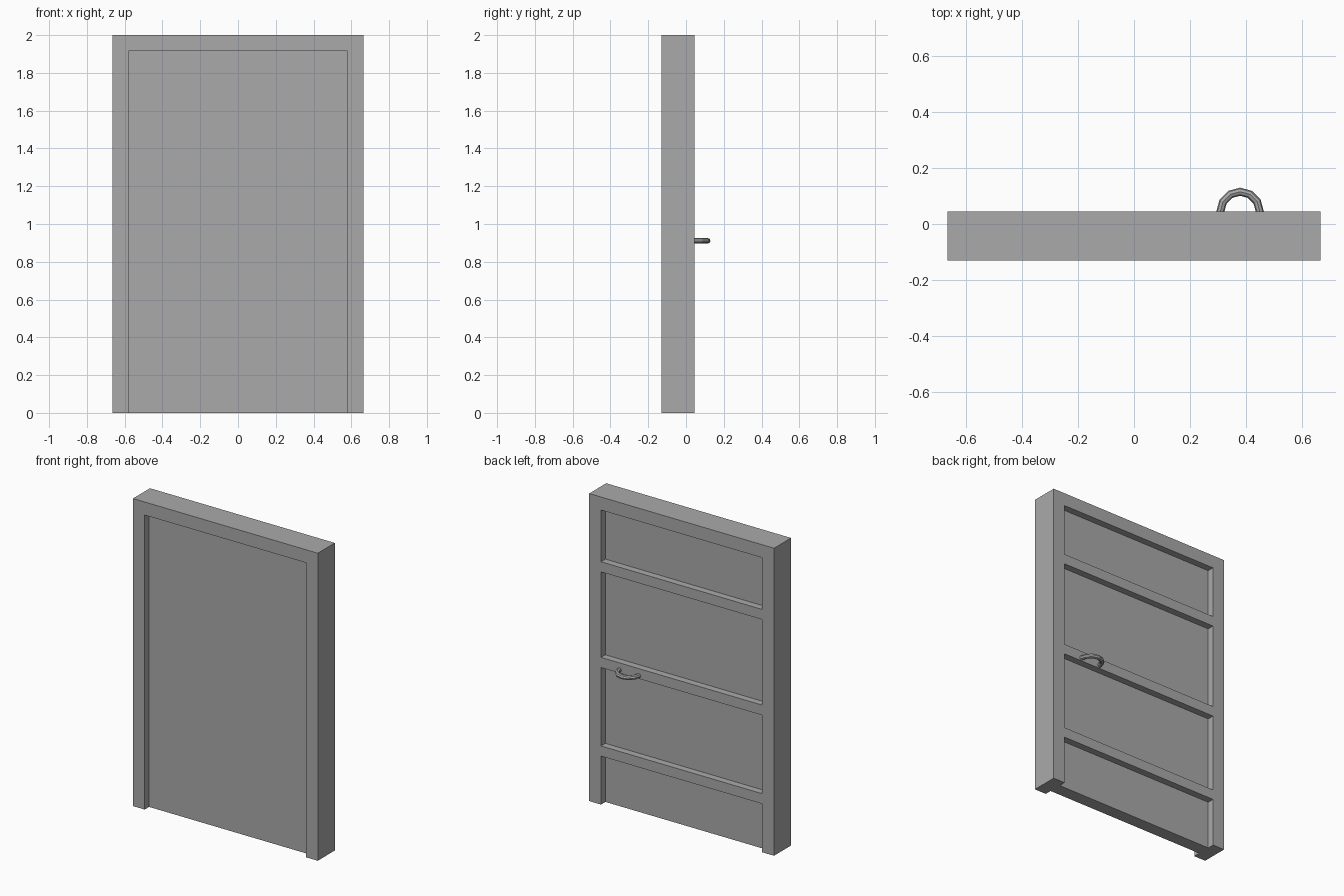
import bpy
import bmesh
from math import cos, sin, pi
from mathutils import Vector

cube = bpy.data.objects.get("Cube")
if cube:
    bpy.data.objects.remove(cube, do_unlink=True)

HALF_W, HEIGHT = 0.665, 2.0
INNER_W, INNER_H = 0.58, 1.915
FRONT, BACK = -0.13, 0.045
RECESS = 0.045

grey = bpy.data.materials.new("mid_grey")
grey.use_nodes = True
colour = (0.4, 0.4, 0.4, 1)
grey.diffuse_color = colour
grey.node_tree.nodes["Principled BSDF"].inputs["Base Color"].default_value = colour


def finish(name, bm):
    bmesh.ops.recalc_face_normals(bm, faces=bm.faces)
    mesh = bpy.data.meshes.new(name)
    bm.to_mesh(mesh)
    bm.free()
    mesh.materials.append(grey)
    obj = bpy.data.objects.new(name, mesh)
    bpy.context.collection.objects.link(obj)
    return obj


def slab(name, outline, y0, y1):
    """Extrude an (x, z) outline from y0 to y1."""
    bm = bmesh.new()
    face = bm.faces.new([bm.verts.new((x, y0, z)) for x, z in outline])
    ext = bmesh.ops.extrude_face_region(bm, geom=[face])
    moved = [v for v in ext["geom"] if isinstance(v, bmesh.types.BMVert)]
    bmesh.ops.translate(bm, vec=(0, y1 - y0, 0), verts=moved)
    return finish(name, bm)


def rect(half_w, z0, z1):
    return [(-half_w, z0), (half_w, z0), (half_w, z1), (-half_w, z1)]


# Door frame: two posts and a lintel in one piece
slab("door_frame", [
    (-HALF_W, 0), (-INNER_W, 0), (-INNER_W, INNER_H), (INNER_W, INNER_H),
    (INNER_W, 0), (HALF_W, 0), (HALF_W, HEIGHT), (-HALF_W, HEIGHT)], FRONT, BACK)

# Door leaf, recessed on both sides
slab("door_panel", rect(INNER_W, 0, INNER_H), FRONT + RECESS, BACK - RECESS)

# Cross rails on the back, flush with the frame
for label, z in (("lower", 0.348), ("middle", 0.924), ("upper", 1.546)):
    slab(label + "_rail", rect(INNER_W, z - 0.033, z + 0.033), BACK - RECESS, BACK)

# Half-ring pull handle on the middle rail
ARC, SIDES = 6, 8
RING, TUBE = 0.07, 0.0145
centre = Vector((0.378, BACK, 0.911))
bm = bmesh.new()
rings = []
for i in range(ARC + 1):
    a = pi * i / ARC
    out = Vector((cos(a), sin(a), 0))
    rings.append([bm.verts.new(centre + out * (RING + TUBE * cos(b)) + Vector((0, 0, TUBE * sin(b))))
                  for b in (2 * pi * k / SIDES for k in range(SIDES))])
for r0, r1 in zip(rings, rings[1:]):
    for k in range(SIDES):
        n = (k + 1) % SIDES
        bm.faces.new((r0[k], r0[n], r1[n], r1[k]))
bm.faces.new(rings[0])
bm.faces.new(rings[-1])
finish("pull_handle", bm)
